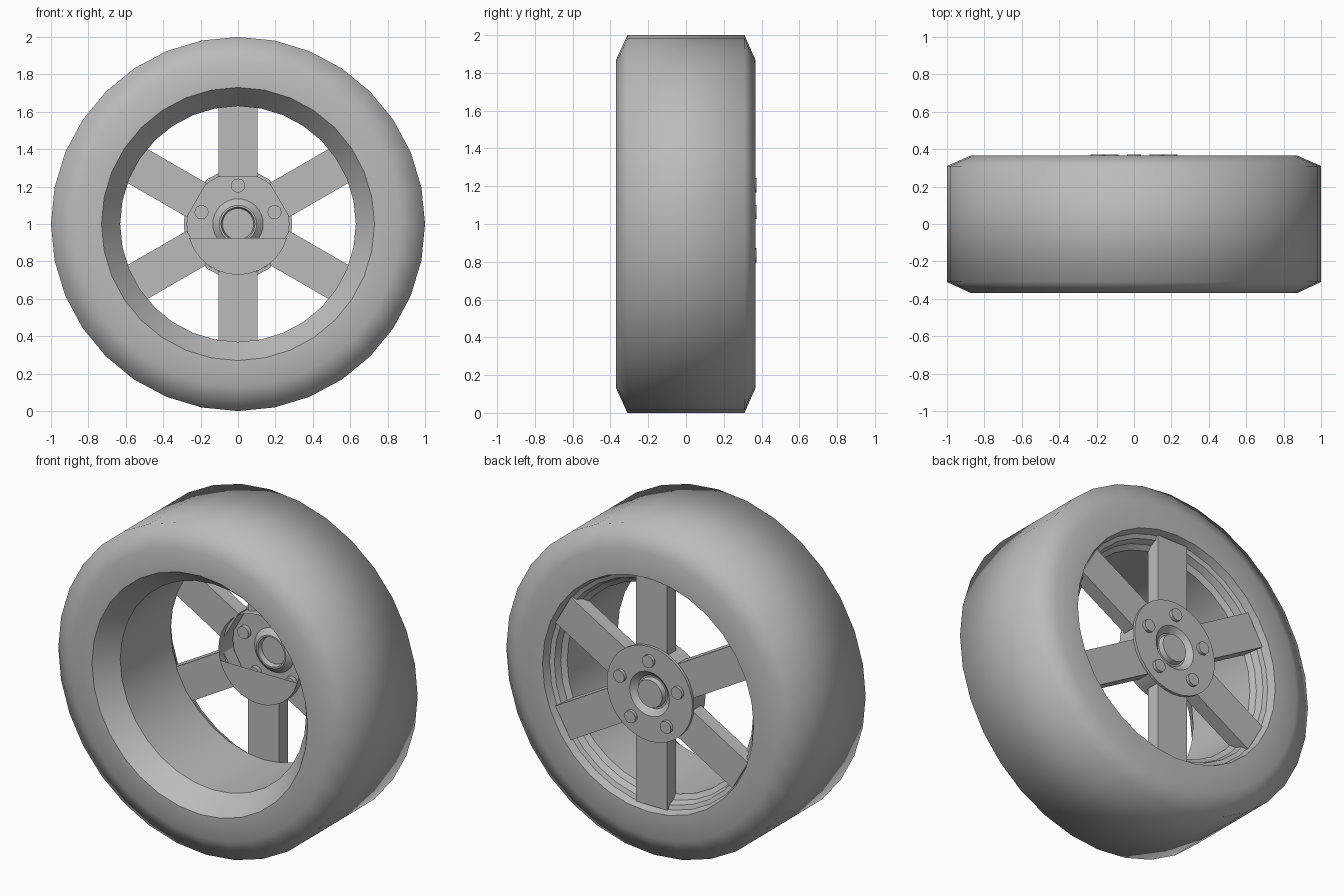
import bpy, bmesh, math
from math import sin, cos, pi

if "Cube" in bpy.data.objects:
    bpy.data.objects.remove(bpy.data.objects["Cube"])

grey = bpy.data.materials.new("plain grey")
grey.use_nodes = True
grey.diffuse_color = (0.5, 0.5, 0.5, 1)
grey.node_tree.nodes["Principled BSDF"].inputs["Base Color"].default_value = (0.5, 0.5, 0.5, 1)


def finish(name, bm, smooth=None):
    """Turn a bmesh into an object at the axle height."""
    bmesh.ops.remove_doubles(bm, verts=bm.verts, dist=1e-5)
    bmesh.ops.recalc_face_normals(bm, faces=bm.faces)
    mesh = bpy.data.meshes.new(name)
    bm.to_mesh(mesh)
    bm.free()
    mesh.materials.append(grey)
    obj = bpy.data.objects.new(name, mesh)
    obj.location.z = 1
    bpy.context.collection.objects.link(obj)
    if smooth:
        bpy.ops.object.select_all(action='DESELECT')
        obj.select_set(True)
        bpy.context.view_layer.objects.active = obj
        bpy.ops.object.shade_smooth_by_angle(angle=math.radians(smooth))
    return obj


def lathe(name, profile, steps, smooth, x=0, z=0):
    """Spin (radius, y) points about an axis parallel to y."""
    bm = bmesh.new()
    rings = [[bm.verts.new((x + r * sin(2 * pi * i / steps), y, z + r * cos(2 * pi * i / steps)))
              for i in range(steps)] for r, y in profile]
    for a, b in zip(rings, rings[1:]):
        for i in range(steps):
            j = (i + 1) % steps
            bm.faces.new((a[i], a[j], b[j], b[i]))
    return finish(name, bm, smooth)


# Tyre and rim
lathe("tyre", [(0.73, -0.37), (0.87, -0.37), (1, -0.31), (1, 0.31), (0.87, 0.367), (0.715, 0.367)], 32, 75)
lathe("rim", [(0.73, -0.37), (0.63, -0.24), (0.63, 0.25), (0.66, 0.27), (0.675, 0.31),
              (0.7, 0.32), (0.715, 0.367)], 32, 20)

# Six spokes
HALF, ROOT, TIP = 0.105, 0.255, 0.7
for k in range(6):
    bm = bmesh.new()
    bmesh.ops.create_cube(bm, size=1)
    angle = k * pi / 3
    for v in bm.verts:
        across = v.co.x * 2 * HALF
        along = ROOT if v.co.z < 0 else math.sqrt(TIP ** 2 - HALF ** 2)
        depth = 0.245 if v.co.y < 0 else 0.332
        v.co = (across * cos(angle) + along * sin(angle), depth,
                along * cos(angle) - across * sin(angle))
    finish(f"spoke_{k + 1}", bm)

# Hub barrel, with a front cover over its lower part only
FRONT, RADIUS = 0.2, 0.272
lathe("hub_barrel", [(RADIUS, FRONT), (RADIUS, 0.34)], 32, 30)
bm = bmesh.new()
start = math.asin(0.075 / RADIUS)
arc = [pi + start + (pi - 2 * start) * i / 12 for i in range(13)]
bm.faces.new([bm.verts.new((RADIUS * cos(a), FRONT, RADIUS * sin(a))) for a in arc])
finish("hub_front_cover", bm)

# Back plate with dished centre and cap
lathe("hub_plate", [(RADIUS, 0.335), (0.29, 0.335), (0.29, 0.352), (0.135, 0.352), (0.1, 0.32),
                    (0.09, 0.32), (0.083, 0.35), (0, 0.35)], 32, 30)

# Five wheel bolts
for k in range(5):
    a = 2 * pi * k / 5
    lathe(f"bolt_{k + 1}", [(0, 0.325), (0.038, 0.325), (0.038, 0.372), (0, 0.372)], 12, 30,
          0.205 * sin(a), 0.205 * cos(a))
